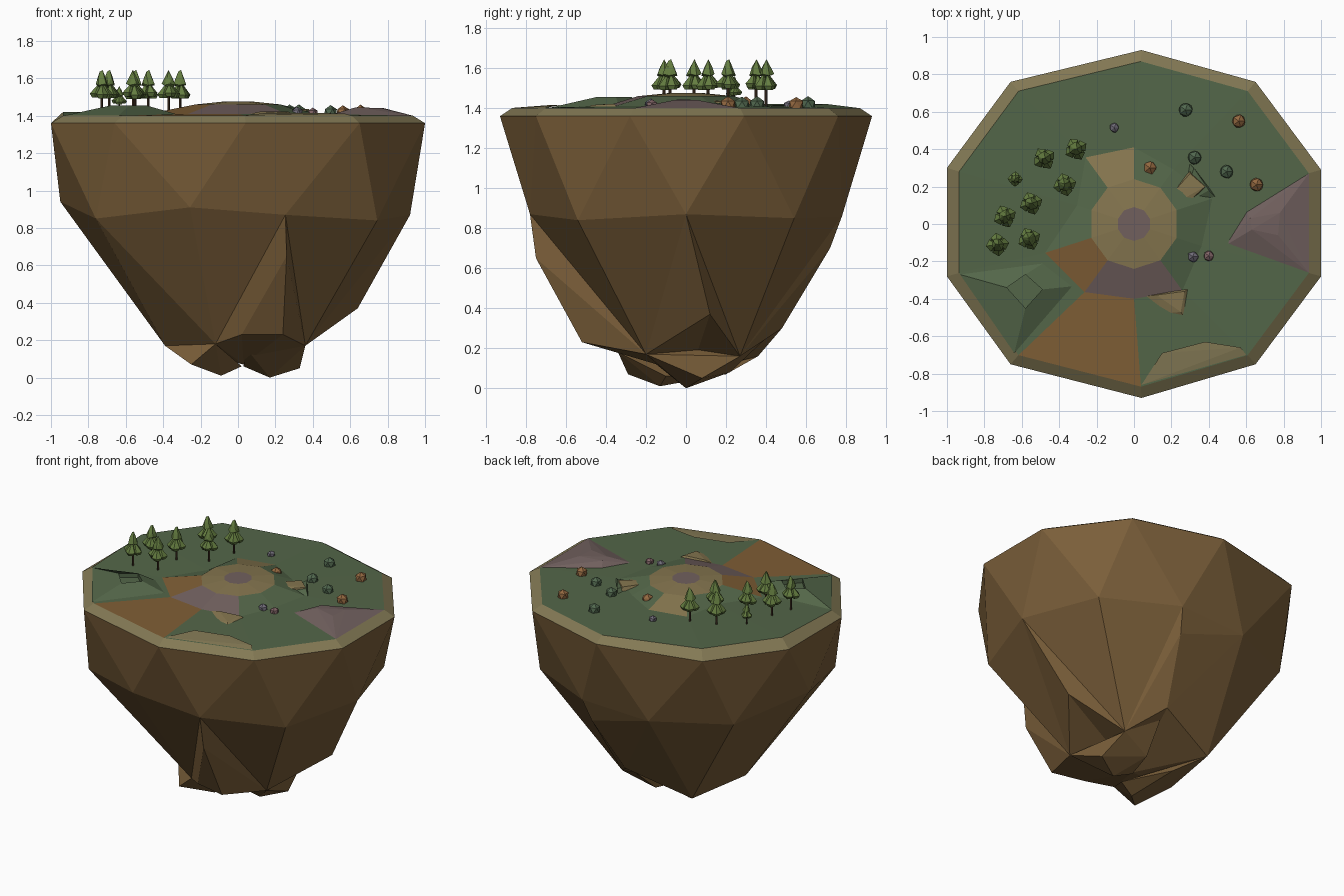
import bpy, bmesh, random
from math import cos, sin, radians
from mathutils import Vector

if "Cube" in bpy.data.objects:
    bpy.data.objects.remove(bpy.data.objects["Cube"])

random.seed(4)
MATS = {}
COLS = dict(earth=(122, 95, 60), grass=(84, 102, 74), olive=(130, 120, 85), orange=(126, 94, 56),
            mauve=(112, 96, 94), tan=(132, 117, 80), leaf=(100, 124, 66), bark=(66, 50, 38),
            moss=(82, 104, 80), rust=(146, 104, 66), slate=(112, 108, 120), pink=(128, 100, 102))


def mat(n):
    if n not in MATS:
        m = bpy.data.materials.new(n)
        m.diffuse_color = [(c / 255) ** 2.2 for c in COLS[n]] + [1]
        m.use_nodes = True
        m.node_tree.nodes["Principled BSDF"].inputs["Base Color"].default_value = m.diffuse_color
        MATS[n] = m
    return MATS[n]


def finish(name, bm, colours):
    bmesh.ops.recalc_face_normals(bm, faces=bm.faces)
    me = bpy.data.meshes.new(name)
    bm.to_mesh(me)
    bm.free()
    for c in colours:
        me.materials.append(mat(c))
    ob = bpy.data.objects.new(name, me)
    bpy.context.collection.objects.link(ob)
    return ob


def add_hull(bm, pts):
    vs = [bm.verts.new(p) for p in pts]
    r = bmesh.ops.convex_hull(bm, input=vs)
    junk = [v for v in r['geom_interior'] if isinstance(v, bmesh.types.BMVert)]
    bmesh.ops.delete(bm, geom=junk, context='VERTS')


def hull(name, pts, colour):
    bm = bmesh.new()
    add_hull(bm, pts)
    return finish(name, bm, [colour])


def polar(r, a, z):
    return (r * cos(radians(a)), r * sin(radians(a)), z)


RIM = [(1, .29), (.65, .76), (.04, .93), (-.66, .76), (-1, .3),
       (-1, -.28), (-.66, -.75), (.04, -.93), (.65, -.75), (1, -.28)]

# Floating rock: rim, offset middle ring, irregular lower ring
MID = [(.92, .87), (.92, .85), (.82, .86), (.81, .84), (.92, .86),
       (.95, .94), (.94, .85), (.83, .91), (.82, .87), (.92, .84)]
A, H = (-.12, -.34, .18), (-.39, -.1, .17)
B, B2 = (.02, -.47, .23), (.24, -.52, .23)
C, E, G = (.36, -.2, .17), (.3, .27, .16), (-.3, .36, .16)
LOW = [(7.5, A), (8.1, B), (8.2, B2), (8.3, C), (10.1, (.64, .12, .37)),
       (10.2, E), (12.1, (.13, .48, .3)), (13.1, G), (15.1, H), (16.1, None)]
bm = bmesh.new()
rim = [bm.verts.new((x, y, 1.36)) for x, y in RIM]
mid = [bm.verts.new(polar(r, 36 * k, z)) for k, (r, z) in enumerate(MID)]
low = [bm.verts.new(p) for _, p in LOW[:-1]]
for k in range(10):
    n = (k + 1) % 10
    bm.faces.new((mid[k], mid[n], rim[k]))
    bm.faces.new((rim[k], mid[n], rim[n]))
events = sorted([(t, 1) for t, _ in LOW[1:]] + [(t, 0) for t in range(9, 19)])
i, j = 8, 0
for t, is_low in events:
    if is_low:
        bm.faces.new((mid[i % 10], low[j], low[(j + 1) % 9]))
        j = (j + 1) % 9
    else:
        bm.faces.new((mid[i % 10], mid[(i + 1) % 10], low[j]))
        i += 1
tip = bm.verts.new((.03, .02, .07))
for k in range(9):
    bm.faces.new((low[k], low[(k + 1) % 9], tip))
# Sharp bulging spurs at front and back
for m, l, co in [(mid[8], low[2], (.26, -.75, .65)), (mid[2], low[6], (.22, .72, .7))]:
    e = bm.edges.get((m, l))
    _, v = bmesh.utils.edge_split(e, m, .35)
    v.co = co
bmesh.ops.triangulate(bm, faces=bm.faces)
finish("island_rock", bm, ["earth"])

# Knobs at the bottom
hull("rock_knob_left", [A, H, G, (-.25, -.29, .07), (-.09, -.13, .01), (.02, -.1, .06), (-.15, .2, .07)], "earth")
hull("rock_knob_right", [C, E, (.33, .08, .05), (.17, 0, 0), (.03, .02, .06), (.08, .22, .08),
                         (.04, -.2, .16), (.12, .4, .25)], "earth")

# Rim band and stepped ground with coloured patches
GC = ["grass", "olive", "orange", "mauve", "tan"]
bm = bmesh.new()
outer = [bm.verts.new((x, y, 1.36)) for x, y in RIM]
inner = [bm.verts.new((x * .935, y * .935, 1.42 if k in (3, 4) else 1.4)) for k, (x, y) in enumerate(RIM)]
R3 = [.44, .36, .41, .44, .32, .5, .45, .4, .44, .38]
loops = [outer, inner,
         [bm.verts.new(polar(R3[k], 18 + 36 * k, 1.41)) for k in range(10)],
         [bm.verts.new(polar(.24, 18 + 36 * k, 1.46)) for k in range(10)],
         [bm.verts.new(polar(.09, 18 + 36 * k, 1.475)) for k in range(10)]]
PATCH = {(1, 7): 2, (2, 6): 2, (2, 7): 3, (2, 8): 3, (2, 3): 4}
for ring in range(4):
    for k in range(10):
        n = (k + 1) % 10
        f = bm.faces.new((loops[ring][k], loops[ring][n], loops[ring + 1][n], loops[ring + 1][k]))
        f.material_index = {0: 1, 3: 4}.get(ring, PATCH.get((ring, n), 0))
bm.faces.new(loops[4]).material_index = 3
finish("ground", bm, GC)

# Mounds and ledges on the ground
hull("right_mound", [(.935, .27, 1.4), (.935, -.26, 1.4), (.48, -.12, 1.4), (.6, .07, 1.4), (.76, .1, 1.41),
                     (.62, .03, 1.44), (.63, -.03, 1.445), (.77, -.06, 1.44), (.78, .06, 1.44)], "mauve")
hull("tan_ledge", [(.22, .11, 1.44), (.22, .18, 1.44), (.3, .29, 1.4), (.39, .19, 1.4), (.27, .1, 1.43),
                   (.38, .2, 1.435), (.3, .27, 1.435)], "tan")
hull("green_ledge", [(.29, .33, 1.4), (.32, .3, 1.43), (.45, .13, 1.4), (.4, .18, 1.43), (.26, .1, 1.41)], "grass")
hull("front_patch", [(.02, -.39, 1.4), (.15, -.48, 1.4), (.27, -.5, 1.4), (.3, -.34, 1.4),
                     (.12, -.38, 1.422), (.25, -.47, 1.416), (.27, -.36, 1.422)], "tan")
hull("front_bank", [(.04, -.86, 1.402), (.6, -.7, 1.402), (.57, -.66, 1.412), (.38, -.63, 1.415),
                    (.15, -.69, 1.415)], "olive")
bm = bmesh.new()
base = [(-.93, -.27), (-.47, -.2), (-.3, -.33), (-.64, -.69)]
top = [(-.68, -.34), (-.58, -.27), (-.49, -.35), (-.58, -.45)]
b = [bm.verts.new((x, y, 1.4)) for x, y in base]
t = [bm.verts.new((x, y, 1.455)) for x, y in top]
for k in range(4):
    bm.faces.new((b[k], b[(k + 1) % 4], t[(k + 1) % 4], t[k]))
pit = bm.faces.new(t)
bmesh.ops.inset_region(bm, faces=[pit], thickness=.015)
for v in pit.verts:
    v.co.z -= .03
finish("left_mound", bm, ["grass"])


# Trees: thin trunk, lumpy lower skirt and narrow crown
def tree(x, y, h):
    def at(r, a, z):
        return Vector((x, y, 1.4)) + Vector(polar(r, a, z)) * h
    hull("tree_trunk", [at(.007, 72 * k, z) for k in range(5) for z in (0, .13)], "bark")
    bm = bmesh.new()
    turn = random.uniform(0, 120)
    for k in range(4):
        c = turn + 90 * k
        ctr = at(.029, c, random.uniform(.108, .122))
        add_hull(bm, [ctr + Vector(polar(.034 * h, 72 * s + c, .002)) for s in range(5)]
                 + [ctr + Vector(polar(.022 * h, 72 * s + c, -.018 * h)) for s in range(5)]
                 + [at(.012, c, .175)])
    add_hull(bm, [at(.036 + random.uniform(-.006, .006), 60 * s + turn, .163 + .008 * (s % 2)) for s in range(6)]
             + [at(.022, 72 * s + turn, .205) for s in range(5)]
             + [at(.015, 180 + turn, .15), at(.006, turn, .245), at(.01, turn + 150, .235)])
    finish("tree_foliage", bm, ["leaf"])


for x, y, h in [(-.31, .4, 1), (-.48, .35, 1), (-.635, .24, .65), (-.37, .21, 1),
                (-.55, .11, 1), (-.69, .04, 1), (-.73, -.11, 1), (-.56, -.08, 1)]:
    tree(x, y, h)

# Boulders
for x, y, r, c in [(.275, .61, .042, "moss"), (.325, .355, .042, "moss"), (.495, .28, .04, "moss"),
                   (.56, .55, .04, "rust"), (.085, .3, .04, "rust"), (.655, .21, .04, "rust"),
                   (-.105, .515, .028, "slate"), (.315, -.175, .033, "slate"), (.4, -.17, .031, "pink")]:
    bm = bmesh.new()
    bmesh.ops.create_icosphere(bm, subdivisions=1, radius=r)
    for v in bm.verts:
        v.co = v.co * random.uniform(.93, 1.05) + Vector((x, y, 1.4 + r * .45))
        v.co.z = max(v.co.z, 1.395)
    finish("boulder", bm, [c])
